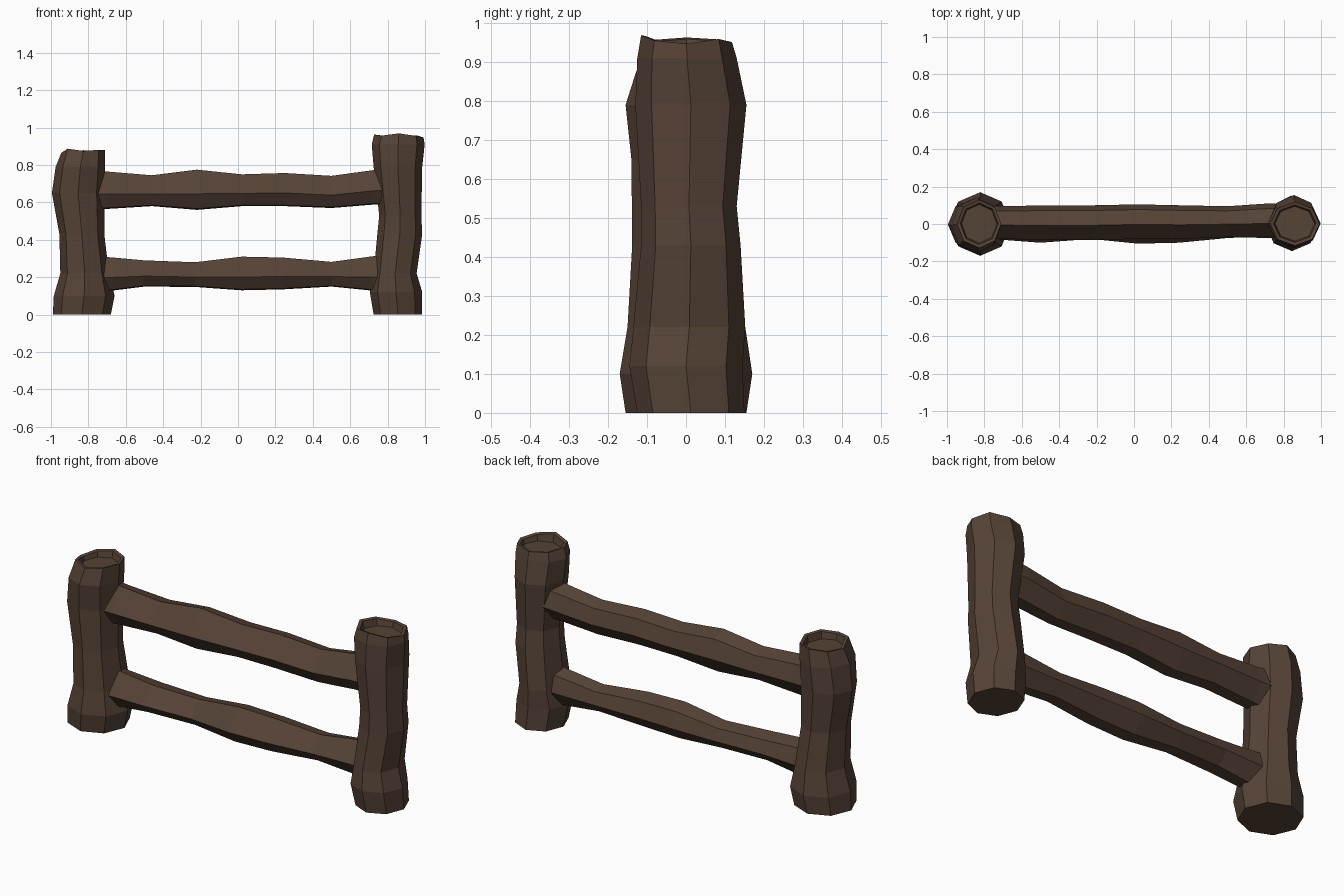
import bpy, bmesh, math

wood = bpy.data.materials.new("dark brown wood")
wood.diffuse_color = (0.092, 0.056, 0.037, 1)


def loft(name, rings, recess=False):
    """Skin a list of equal-length point rings into a closed flat-shaded log."""
    bm = bmesh.new()
    loops = [[bm.verts.new(p) for p in ring] for ring in rings]
    n = len(loops[0])
    for a, b in zip(loops, loops[1:]):
        for i in range(n):
            j = (i + 1) % n
            bm.faces.new((a[i], a[j], b[j], b[i]))
    bm.faces.new(loops[0][::-1])
    bm.faces.new(loops[-1])
    bmesh.ops.recalc_face_normals(bm, faces=bm.faces)
    me = bpy.data.meshes.new(name)
    bm.to_mesh(me)
    bm.free()
    me.materials.append(wood)
    ob = bpy.data.objects.new(name, me)
    bpy.context.collection.objects.link(ob)
    return ob


def post(name, profile, jag):
    """Eight-sided post: profile rows are z, xmin, xmax, ymin, ymax; jag roughens the rim."""
    def ring(z, x0, x1, y0, y1, s=1.0, dz=None):
        cx, cy, rx, ry = (x0 + x1) / 2, (y0 + y1) / 2, (x1 - x0) / 2 * s, (y1 - y0) / 2 * s
        return [(cx + rx * math.cos(math.pi * i / 4), cy + ry * math.sin(math.pi * i / 4),
                 z + (dz[i] if dz else 0)) for i in range(8)]
    rings = [ring(*p) for p in profile[:-1]]
    top = profile[-1]
    rings.append(ring(*top, dz=jag))
    # sunken end grain inside the rough rim
    rings.append(ring(*top, s=0.86, dz=[d - 0.004 for d in jag]))
    rings.append(ring(top[0] - 0.035, *top[1:], s=0.80))
    loft(name, rings)


def rail(name, profile):
    """Six-sided rail: profile rows are x, zmin, zmax, ymin, ymax."""
    section = [(0.0, 0.40), (0.42, 1.0), (0.85, 0.88), (1.0, 0.42), (0.66, 0.0), (0.25, 0.03)]
    loft(name, [[(x, y0 + u * (y1 - y0), z0 + v * (z1 - z0)) for u, v in section]
                for x, z0, z1, y0, y1 in profile])


# posts
post("left_post", [
    (0.00, -0.99, -0.68, -0.155, 0.155),
    (0.10, -0.985, -0.66, -0.17, 0.17),
    (0.22, -0.95, -0.69, -0.15, 0.152),
    (0.43, -0.955, -0.715, -0.138, 0.125),
    (0.65, -0.995, -0.715, -0.14, 0.135),
    (0.79, -0.975, -0.71, -0.155, 0.14),
    (0.875, -0.945, -0.71, -0.128, 0.13)],
    [0.005, 0.0, 0.004, -0.003, -0.01, 0.012, 0.0, 0.006])
post("right_post", [
    (0.00, 0.725, 0.985, -0.125, 0.15),
    (0.12, 0.705, 0.985, -0.145, 0.145),
    (0.22, 0.725, 0.955, -0.135, 0.152),
    (0.43, 0.745, 0.985, -0.115, 0.14),
    (0.53, 0.755, 0.98, -0.115, 0.13),
    (0.79, 0.725, 0.985, -0.13, 0.155),
    (0.91, 0.715, 0.998, -0.125, 0.13),
    (0.955, 0.728, 0.992, -0.115, 0.118)],
    [-0.008, 0.004, -0.004, 0.003, 0.008, 0.002, 0.014, 0.0])

# rails
rail("upper_rail", [
    (-0.82, 0.56, 0.775, -0.08, 0.10),
    (-0.70, 0.565, 0.765, -0.08, 0.095),
    (-0.46, 0.58, 0.745, -0.085, 0.10),
    (-0.22, 0.56, 0.775, -0.085, 0.10),
    (0.02, 0.58, 0.75, -0.08, 0.105),
    (0.25, 0.58, 0.757, -0.08, 0.10),
    (0.50, 0.57, 0.742, -0.07, 0.095),
    (0.72, 0.588, 0.772, -0.075, 0.11),
    (0.84, 0.59, 0.785, -0.075, 0.11)])
rail("lower_rail", [
    (-0.82, 0.11, 0.325, -0.09, 0.09),
    (-0.70, 0.125, 0.308, -0.085, 0.085),
    (-0.50, 0.15, 0.29, -0.10, 0.085),
    (-0.23, 0.148, 0.28, -0.08, 0.085),
    (0.02, 0.13, 0.31, -0.105, 0.09),
    (0.24, 0.135, 0.305, -0.10, 0.085),
    (0.50, 0.15, 0.282, -0.075, 0.085),
    (0.72, 0.128, 0.312, -0.065, 0.085),
    (0.84, 0.12, 0.32, -0.065, 0.085)])
